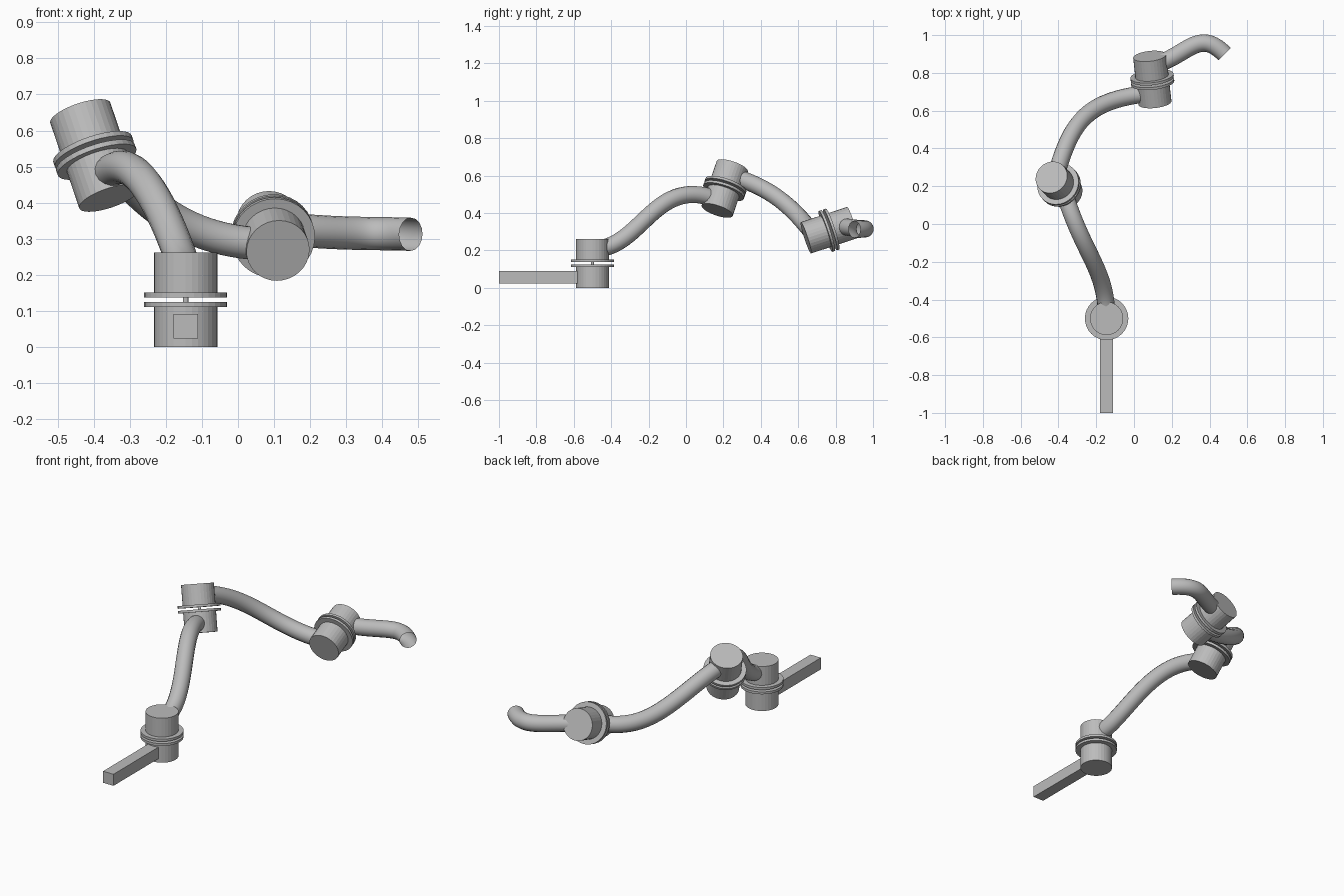
import bpy
from mathutils import Vector

if "Cube" in bpy.data.objects:
    bpy.data.objects.remove(bpy.data.objects["Cube"])

grey = bpy.data.materials.new("plain_grey")
grey.diffuse_color = (0.5, 0.5, 0.5, 1)
grey.use_nodes = True
grey.node_tree.nodes["Principled BSDF"].inputs["Base Color"].default_value = grey.diffuse_color


def finish(obj, name):
    obj.name = name
    obj.data.materials.append(grey)
    return obj


def disc(name, centre, axis, radius, lo, hi, sides=32):
    """Cylinder along an axis, between two offsets from the joint centre."""
    bpy.ops.mesh.primitive_cylinder_add(
        vertices=sides, radius=radius, depth=hi - lo,
        location=centre + axis * (lo + hi) / 2,
        rotation=axis.to_track_quat('Z', 'Y').to_euler())
    return finish(bpy.context.object, name)


def joint(name, centre, axis):
    """Rotary joint: two mirrored drums with flanges, and a thin pin between."""
    for side, label in ((1, "upper"), (-1, "lower")):
        a = axis * side
        disc(f"{name}_{label}_drum", centre, a, 0.088, 0.02, 0.131)
        disc(f"{name}_{label}_flange", centre, a, 0.115, 0.006, 0.02)
    disc(f"{name}_pin", centre, axis, 0.008, -0.006, 0.006, 16)


def tube(name, start, d0, h0, end, d1, h1):
    """Open bent pipe from start to end, with given end directions."""
    cu = bpy.data.curves.new(name, 'CURVE')
    cu.dimensions = '3D'
    cu.bevel_depth = 0.046
    cu.bevel_resolution = 6
    cu.resolution_u = 32
    sp = cu.splines.new('BEZIER')
    sp.bezier_points.add(1)
    for p, co, d, h in zip(sp.bezier_points, (start, end), (d0, d1), (h0, h1)):
        d = Vector(d).normalized() * h
        p.handle_left_type = p.handle_right_type = 'FREE'
        p.co, p.handle_left, p.handle_right = co, co - d, co + d
    obj = bpy.data.objects.new(name, cu)
    bpy.context.collection.objects.link(obj)
    finish(obj, name)


# Joint positions and axes
c1, a1 = Vector((-0.145, -0.5, 0.131)), Vector((0, 0, 1))
c2, a2 = Vector((-0.397, 0.207, 0.531)), Vector((-0.306, 0.306, 0.9)).normalized()
c3, a3 = Vector((0.097, 0.765, 0.308)), Vector((-0.105, 0.94, 0.31)).normalized()
joint("base_joint", c1, a1)
joint("middle_joint", c2, a2)
joint("wrist_joint", c3, a3)

# Square bar leading into the base
bpy.ops.mesh.primitive_cube_add(size=1, location=(-0.145, -0.75, 0.057))
bar = finish(bpy.context.object, "base_bar")
bar.scale = (0.068, 0.5, 0.068)

# Bent links between the joints
off = 0.075
tube("lower_link", c1 + a1 * off, (0, 1, 0), 0.27,
     c2 - a2 * off, (-0.26, 0.88, -0.39), 0.4)
tube("upper_link", c2 + a2 * off, (0.25, 0.94, -0.23), 0.35,
     c3 - a3 * off, (1, 0.1, 0), 0.35)
tube("end_link", c3 + a3 * off, (0.97, 0.25, -0.1), 0.2,
     Vector((0.479, 0.90, 0.3125)), (0.7, -0.7, -0.02), 0.2)
